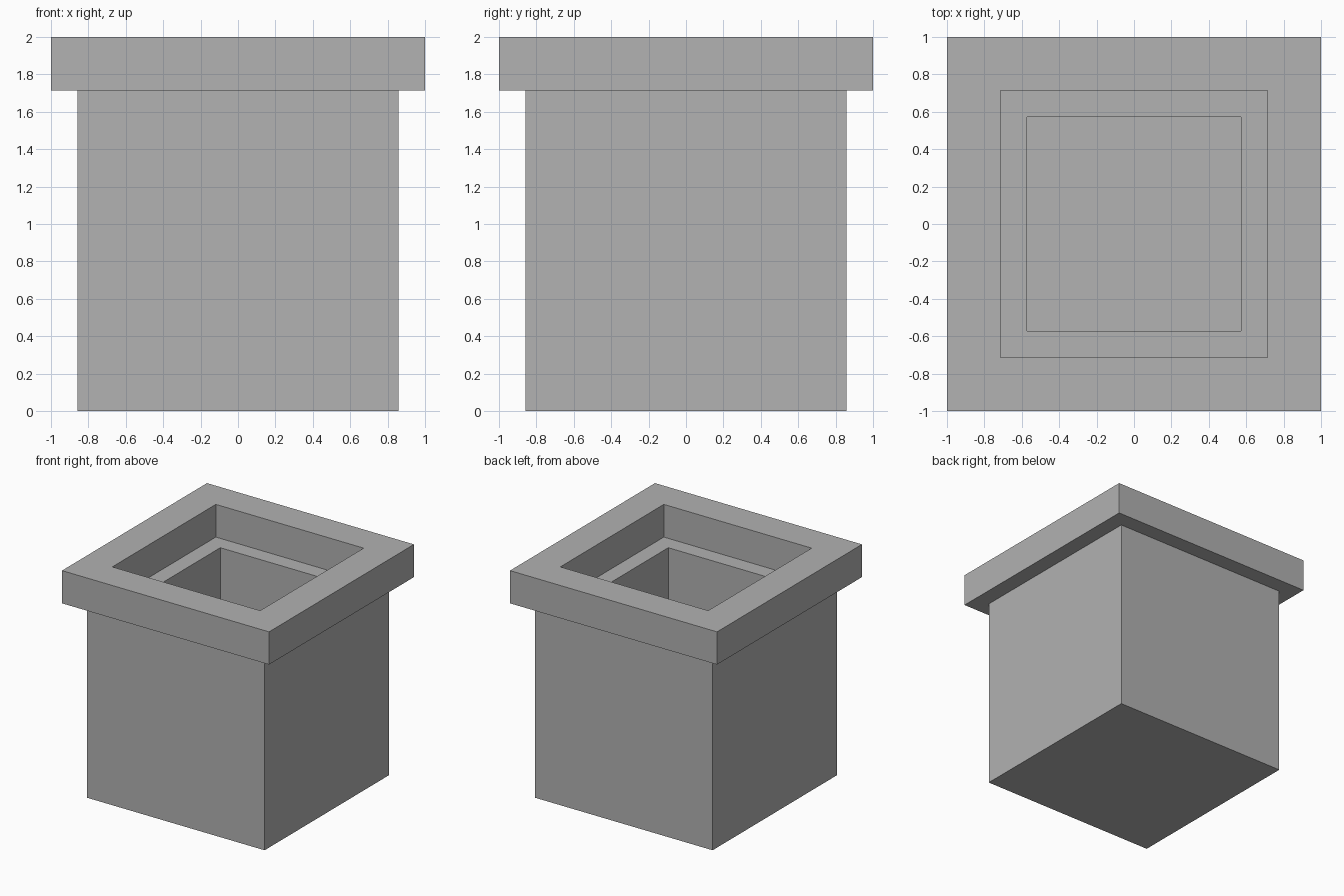
import bpy
import bmesh

cube = bpy.data.objects.get("Cube")
if cube:
    bpy.data.objects.remove(cube, do_unlink=True)

# Single stone grey
grey = bpy.data.materials.new("plain_grey")
grey.use_nodes = True
colour = (0.445, 0.445, 0.445, 1)
grey.diffuse_color = colour
grey.node_tree.nodes["Principled BSDF"].inputs["Base Color"].default_value = colour

# All proportions follow one unit, a seventh of the rim's half width
U = 1 / 7


def square_ring(bm, half, z):
    corners = [(-1, -1), (1, -1), (1, 1), (-1, 1)]
    return [bm.verts.new((x * half * U, y * half * U, z * U)) for x, y in corners]


def square_shell(name, profile):
    """Join square rings along a (half width, height) profile and cap both ends."""
    bm = bmesh.new()
    rings = [square_ring(bm, half, z) for half, z in profile]
    for low, high in zip(rings, rings[1:]):
        for i in range(4):
            j = (i + 1) % 4
            bm.faces.new((low[i], low[j], high[j], high[i]))
    bm.faces.new(rings[0][::-1])
    bm.faces.new(rings[-1])
    bmesh.ops.recalc_face_normals(bm, faces=bm.faces[:])
    mesh = bpy.data.meshes.new(name)
    bm.to_mesh(mesh)
    bm.free()
    mesh.materials.append(grey)
    obj = bpy.data.objects.new(name, mesh)
    bpy.context.collection.objects.link(obj)
    return obj


# Square pot: outer wall, overhanging rim, recessed ledge, then the inner well
square_shell("square_pot", [
    (6, 0), (6, 12),
    (7, 12), (7, 14),
    (5, 14), (5, 12),
    (4, 12), (4, 2),
])
